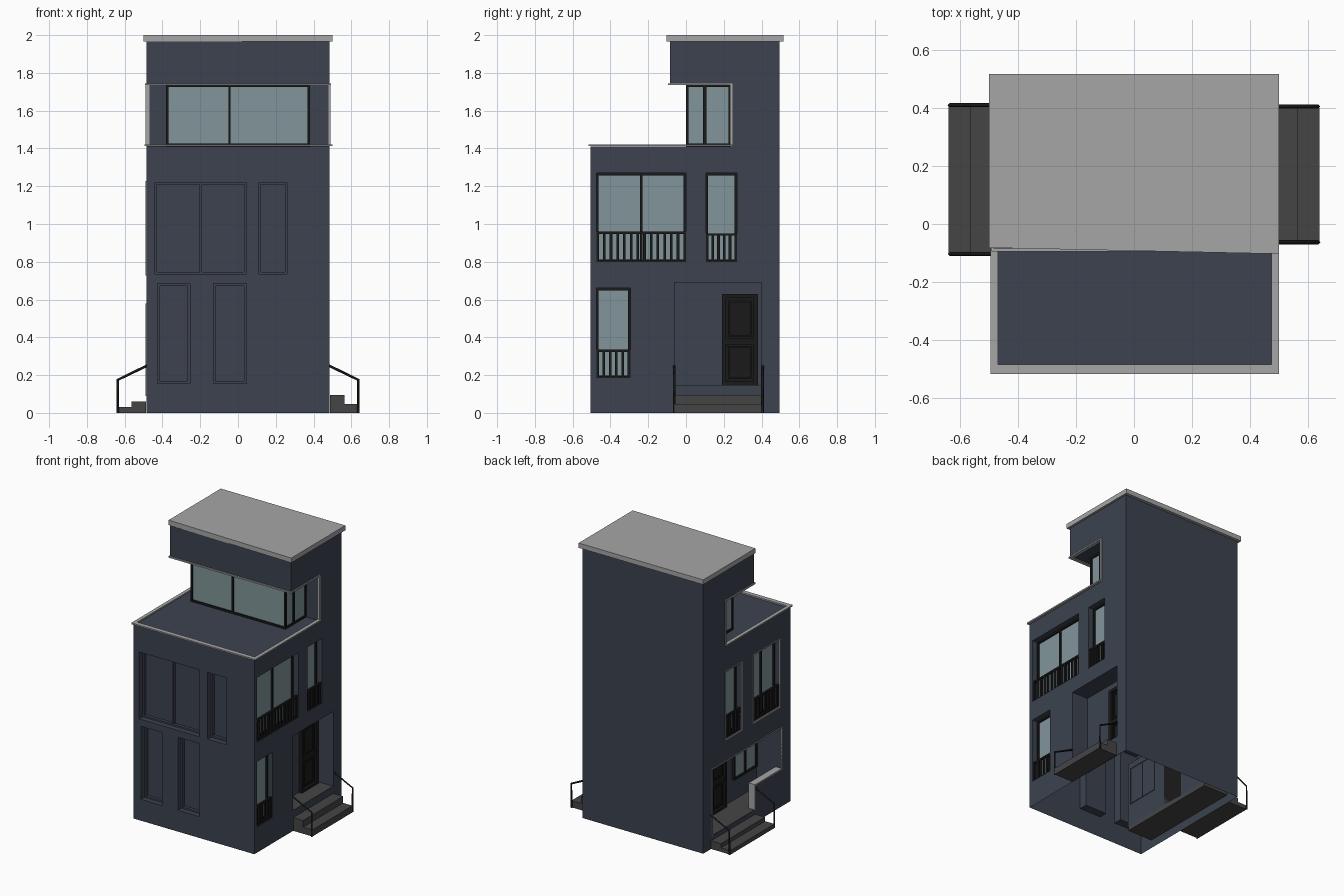
import bpy, bmesh
from mathutils import Matrix, Vector

if "Cube" in bpy.data.objects:
    bpy.data.objects.remove(bpy.data.objects["Cube"])

X, YF, YB = 0.485, -0.505, 0.495      # half width, front wall, back wall


def material(name, r, g, b):
    m = bpy.data.materials.new(name)
    m.diffuse_color = (r, g, b, 1)
    m.use_nodes = True
    m.node_tree.nodes["Principled BSDF"].inputs["Base Color"].default_value = m.diffuse_color
    return m


WALL = material("wall_blue", 0.045, 0.055, 0.08)
TRIM = material("trim_grey", 0.38, 0.38, 0.38)
DARK = material("frame_black", 0.01, 0.01, 0.01)
GLASS = material("glass", 0.22, 0.30, 0.32)
STONE = material("step_stone", 0.06, 0.06, 0.06)


def add(name, bm, mat):
    me = bpy.data.meshes.new(name)
    bm.to_mesh(me)
    bm.free()
    ob = bpy.data.objects.new(name, me)
    bpy.context.collection.objects.link(ob)
    if mat:
        me.materials.append(mat)
    return ob


def boxes(name, items, mat):
    """One mesh from boxes given as (x0, x1, y0, y1, z0, z1)."""
    bm = bmesh.new()
    for x0, x1, y0, y1, z0, z1 in items:
        c = Vector((x0 + x1, y0 + y1, z0 + z1)) / 2
        s = Matrix.Diagonal((x1 - x0, y1 - y0, z1 - z0, 1))
        bmesh.ops.create_cube(bm, size=1, matrix=Matrix.Translation(c) @ s)
    return add(name, bm, mat)


def prism(name, pts, vec, mat):
    bm = bmesh.new()
    f = bm.faces.new([bm.verts.new(p) for p in pts])
    r = bmesh.ops.extrude_face_region(bm, geom=[f])
    bmesh.ops.translate(bm, vec=vec, verts=[v for v in r["geom"] if isinstance(v, bmesh.types.BMVert)])
    bmesh.ops.recalc_face_normals(bm, faces=bm.faces)
    return add(name, bm, mat)


def on(side, u0, u1, z0, z1, d0, d1):
    """Box on a wall: u runs along the wall, d is depth inward from its face."""
    if side == "right":
        return (X - d1, X - d0, u0, u1, z0, z1)
    if side == "left":
        return (-X + d0, -X + d1, u0, u1, z0, z1)
    return (u0, u1, YF + d0, YF + d1, z0, z1)


def border(side, u0, u1, z0, z1, d0, d1, w):
    return [on(side, u0, u0 + w, z0, z1, d0, d1), on(side, u1 - w, u1, z0, z1, d0, d1),
            on(side, u0 + w, u1 - w, z0, z0 + w, d0, d1), on(side, u0 + w, u1 - w, z1 - w, z1, d0, d1)]


cuts = []


def window(name, side, u0, u1, z0, z1, mullion=False, base=0.0, rail=0.0, cut=0.06,
           frame_mat=DARK, glass_mat=GLASS):
    if cut:
        cuts.append(on(side, u0, u1, z0, z1, -0.05, cut))
    d = base + 0.06
    bars = border(side, u0, u1, z0, z1, d - 0.022, d, 0.012)
    if mullion:
        m = (u0 + u1) / 2
        bars.append(on(side, m - 0.006, m + 0.006, z0 + 0.012, z1 - 0.012, d - 0.022, d))
    boxes(name + "_frame", bars, frame_mat)
    if glass_mat:
        boxes(name + "_glass", [on(side, u0 + 0.005, u1 - 0.005, z0 + 0.005, z1 - 0.005, d - 0.01, d - 0.001)], glass_mat)
    if rail:
        top = z0 + rail
        bars = [on(side, u0, u1, top - 0.012, top, 0.005, 0.02), on(side, u0, u1, z0, z0 + 0.01, 0.005, 0.02)]
        n = max(4, round((u1 - u0) / 0.036))
        for i in range(n + 1):
            u = u0 + 0.007 + (u1 - u0 - 0.014) * i / n
            bars.append(on(side, u - 0.007, u + 0.007, z0 + 0.01, top - 0.012, 0.006, 0.019))
        boxes(name + "_railing", bars, DARK)


def door(name, side, u0, u1, z0, z1, d):
    boxes(name + "_panel", [on(side, u0, u1, z0, z1, d - 0.008, d)], DARK)
    mid = z0 + (z1 - z0) * 0.48
    bars = border(side, u0, u1, z0, z1, d - 0.025, d - 0.008, 0.022)
    bars.append(on(side, u0 + 0.022, u1 - 0.022, mid - 0.015, mid + 0.015, d - 0.022, d - 0.008))
    for a, b in ((z0 + 0.035, mid - 0.025), (mid + 0.025, z1 - 0.035)):
        bars += border(side, u0 + 0.032, u1 - 0.032, a, b, d - 0.016, d - 0.008, 0.01)
    boxes(name + "_mouldings", bars, DARK)


# Right and left windows with guard rails
window("right_wide_window", "right", -0.475, 0.0, 0.80, 1.27, True, rail=0.16)
window("right_narrow_window", "right", 0.105, 0.27, 0.80, 1.27, rail=0.15)
window("right_lower_window", "right", -0.475, -0.295, 0.185, 0.66, rail=0.15)
window("left_wide_window", "left", -0.38, -0.08, 0.735, 1.22, True, rail=0.16)
window("left_narrow_window", "left", 0.06, 0.24, 0.735, 1.22, rail=0.16)

# Blind front windows in wall colour
for i, (u0, u1, z0, z1, m) in enumerate([(-0.44, 0.045, 0.735, 1.22, True), (0.11, 0.26, 0.735, 1.22, False),
                                         (-0.425, -0.255, 0.155, 0.685, False), (-0.13, 0.045, 0.155, 0.685, False)]):
    window(f"front_blind_window_{i}", "front", u0, u1, z0, z1, m, frame_mat=WALL, glass_mat=None)

# Porches on both sides
cuts.append(on("right", -0.06, 0.40, 0.145, 0.69, -0.05, 0.13))
cuts.append(on("left", -0.40, 0.39, 0.09, 0.57, -0.05, 0.20))
door("right_door", "right", 0.19, 0.38, 0.145, 0.63, 0.13)
door("left_door", "left", -0.03, 0.15, 0.09, 0.54, 0.20)
window("left_porch_window", "left", -0.38, -0.12, 0.25, 0.53, True, base=0.14, cut=0)
boxes("left_porch_parapet", [on("left", -0.40, -0.10, 0.09, 0.27, 0, 0.045)], WALL)

# House shell: side profile extruded, recesses cut, underside left open
profile = [(YF, 0), (YB, 0), (YB, 1.965), (-0.085, 1.965), (-0.085, 1.74), (0.24, 1.74), (0.24, 1.41), (YF, 1.41)]
shell = prism("house_shell", [(-X, y, z) for y, z in profile], (2 * X, 0, 0), WALL)
cutter = boxes("recess_cutter", cuts, WALL)
cutter.hide_render = True
mod = shell.modifiers.new("recesses", "BOOLEAN")
mod.operation, mod.object, mod.solver = "DIFFERENCE", cutter, "EXACT"
dg = bpy.context.evaluated_depsgraph_get()
cut_mesh = bpy.data.meshes.new_from_object(shell.evaluated_get(dg))
shell.modifiers.clear()
bm = bmesh.new()
bm.from_mesh(cut_mesh)
bmesh.ops.delete(bm, geom=[f for f in bm.faces if all(v.co.z < 1e-4 for v in f.verts)], context="FACES")
bm.to_mesh(cut_mesh)
bm.free()
shell.data = cut_mesh
bpy.data.objects.remove(cutter)

# Roof slab, slightly skewed along the front
prism("roof_slab", [(-0.5, -0.082, 1.965), (0.5, -0.103, 1.965), (0.5, 0.517, 1.965), (-0.5, 0.517, 1.965)],
      (0, 0, 0.035), TRIM)

# Terrace coping, soffit trim and side notch trim
boxes("terrace_coping", [(-0.495, 0.5, -0.517, -0.485, 1.412, 1.422), (-0.495, -0.47, -0.485, 0.245, 1.412, 1.422),
                         (0.475, 0.5, -0.485, 0.245, 1.412, 1.422)], TRIM)
boxes("soffit_trim", [(-0.492, 0.492, -0.095, -0.07, 1.735, 1.745)] +
      [(min(s * 0.47, s * 0.492), max(s * 0.47, s * 0.492), -0.07, 0.245, 1.735, 1.745) for s in (-1, 1)], TRIM)
boxes("notch_side_trim", [(-0.49, -0.468, 0.233, 0.245, 1.422, 1.735), (0.478, 0.49, 0.233, 0.245, 1.422, 1.735)], TRIM)

# Glazed top room
boxes("top_room_glass", [(-0.374, 0.374, 0.008, 0.239, 1.411, 1.739)], GLASS)
bars = []
for z in (1.411, 1.725):
    bars.append((-0.382, 0.382, 0, 0.014, z, z + 0.014))
for s in (-1, 1):
    x0, x1 = sorted((s * 0.368, s * 0.382))
    for z in (1.411, 1.725):
        bars.append((x0, x1, 0.014, 0.238, z, z + 0.014))
    for y0, y1 in ((0, 0.014), (0.09, 0.108), (0.226, 0.238)):
        bars.append((x0, x1, y0, y1, 1.425, 1.725))
bars.append((-0.051, -0.039, 0, 0.014, 1.425, 1.725))
boxes("top_room_frame", bars, DARK)

# Grey edging round the left openings
edging = []
for u0, u1, z0, z1 in ((-0.38, -0.08, 0.735, 1.22), (0.06, 0.24, 0.735, 1.22)):
    edging += border("left", u0 - 0.008, u1 + 0.008, z0 - 0.008, z1 + 0.008, -0.004, 0.004, 0.008)
edging += [on("left", -0.408, 0.398, 0.57, 0.578, -0.004, 0.004), on("left", 0.39, 0.398, 0.09, 0.57, -0.004, 0.004),
           on("left", -0.408, -0.40, 0.27, 0.57, -0.004, 0.004), on("left", -0.40, -0.094, 0.27, 0.277, -0.004, 0.047),
           on("left", -0.10, -0.094, 0.09, 0.27, -0.004, 0.047)]
boxes("left_edging", edging, TRIM)

# Entrance steps, porch floors and handrails
for side, y0, y1, rise, depth, f0, f1 in (("right", -0.06, 0.40, 0.048, 0.13, -0.06, 0.40),
                                          ("left", -0.10, 0.405, 0.03, 0.20, -0.40, 0.39)):
    top = 0.145 if side == "right" else 0.09
    boxes(side + "_steps", [on(side, y0, y1, 0, 2 * rise, -0.08, -0.001), on(side, y0, y1, 0, rise, -0.155, -0.08)], STONE)
    boxes(side + "_porch_floor", [on(side, f0 + 0.001, f1 - 0.001, top - 0.03, top + 0.003, 0.001, depth)], STONE)
    s = 1 if side == "right" else -1
    for end, y in (("front", y0 - 0.003), ("back", y1 + 0.005)):
        cu = bpy.data.curves.new(f"{side}_{end}_handrail", "CURVE")
        cu.dimensions, cu.bevel_depth, cu.bevel_resolution, cu.use_fill_caps = "3D", 0.007, 0, True
        sp = cu.splines.new("POLY")
        sp.points.add(2)
        for p, (x, z) in zip(sp.points, ((0.636, 0), (0.636, 0.175), (0.482, 0.25))):
            p.co = (s * x, y, z, 1)
        cu.materials.append(DARK)
        bpy.context.collection.objects.link(bpy.data.objects.new(cu.name, cu))
